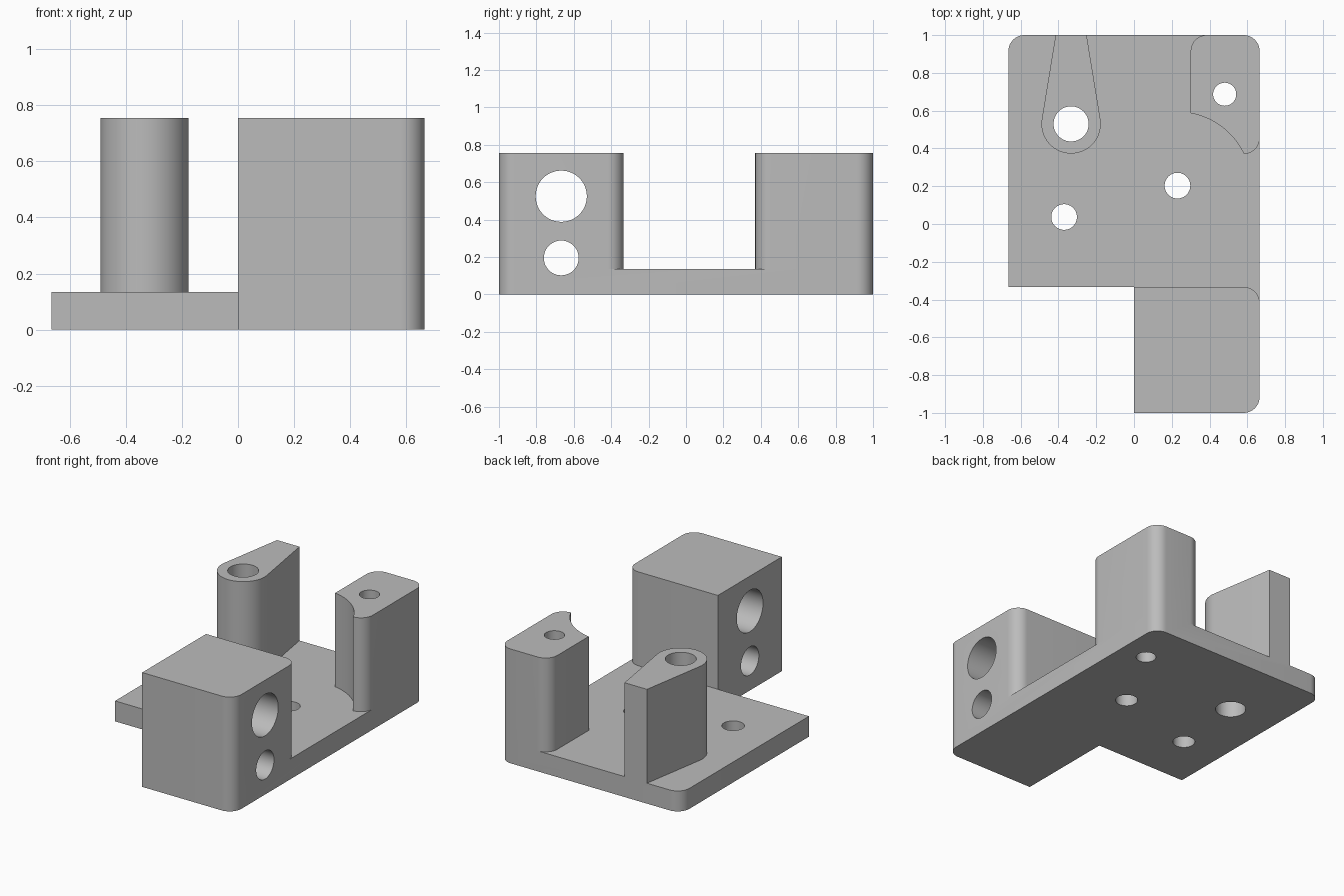
import bpy
import bmesh
from math import cos, sin, radians
from mathutils import Matrix

cube = bpy.data.objects.get("Cube")
if cube:
    bpy.data.objects.remove(cube, do_unlink=True)

grey = bpy.data.materials.new("plain_grey")
grey.use_nodes = True
colour = (0.5, 0.5, 0.5, 1)
grey.diffuse_color = colour
grey.node_tree.nodes["Principled BSDF"].inputs["Base Color"].default_value = colour

SIDE, BACK, FRONT, INNER = 0.665, 1.0, -1.0, -0.333
PLATE, TOP, R = 0.135, 0.755, 0.085


def arc(cx, cy, r, start, end, steps=12):
    angles = [radians(start + (end - start) * i / steps) for i in range(steps + 1)]
    return [(cx + r * cos(a), cy + r * sin(a)) for a in angles]


def finish(name, bm):
    bmesh.ops.recalc_face_normals(bm, faces=bm.faces)
    mesh = bpy.data.meshes.new(name)
    bm.to_mesh(mesh)
    bm.free()
    mesh.materials.append(grey)
    obj = bpy.data.objects.new(name, mesh)
    bpy.context.collection.objects.link(obj)
    return obj


def extrude(name, profile, bottom, top):
    bm = bmesh.new()
    face = bm.faces.new([bm.verts.new((x, y, bottom)) for x, y in profile])
    result = bmesh.ops.extrude_face_region(bm, geom=[face])
    verts = [v for v in result["geom"] if isinstance(v, bmesh.types.BMVert)]
    bmesh.ops.translate(bm, verts=verts, vec=(0, 0, top - bottom))
    return finish(name, bm)


def drill(name, radius, centre, axis):
    bm = bmesh.new()
    turn = Matrix.Rotation(radians(90), 4, "Y") if axis == "X" else Matrix()
    bmesh.ops.create_cone(bm, cap_ends=True, segments=48, radius1=radius, radius2=radius,
                          depth=3, matrix=Matrix.Translation(centre) @ turn)
    cutter = finish(name, bm)
    cutter.hide_render = True
    return cutter


def combine(target, other, operation):
    mod = target.modifiers.new(operation, "BOOLEAN")
    mod.operation = operation
    mod.solver = "EXACT"
    mod.object = other
    bpy.context.view_layer.objects.active = target
    bpy.ops.object.modifier_apply(modifier=mod.name)
    bpy.data.objects.remove(other, do_unlink=True)


# Shared rounded corners
front_corner = arc(SIDE - R, FRONT + R, R, -90, 0)
back_corner = arc(SIDE - R, BACK - R, R, 0, 90)

# L-shaped base plate
bracket = extrude("mounting_bracket", [(0, FRONT)] + front_corner + back_corner
                  + arc(R - SIDE, BACK - R, R, 90, 180)
                  + [(-SIDE, INNER), (0, INNER)], 0, PLATE)

# Front block, standing on the plate's tongue
block = extrude("front_block", [(0, FRONT)] + front_corner
                + arc(SIDE - R, INNER - R, R, 0, 90) + [(0, INNER)], PLATE, TOP)

# Corner post with a scooped inner side
corner_post = extrude("corner_post", arc(0.23, 0.203, 0.39, 79.7, 25.5, 20)
                      + arc(SIDE - R, 0.455, R, -90, 0) + back_corner
                      + arc(0.385, BACK - R, R, 90, 180), PLATE, TOP)

# Teardrop post that tapers to the back edge
teardrop_post = extrude("teardrop_post", [(-0.415, BACK)]
                        + arc(-0.333, 0.53, 0.157, 170.4, 369.6, 36)
                        + [(-0.251, BACK)], PLATE, TOP)

for part in (block, corner_post, teardrop_post):
    combine(bracket, part, "UNION")

# Screw holes down through the plate and posts
for x, y, radius in ((-0.333, 0.53, 0.093), (0.48, 0.687, 0.061),
                     (0.23, 0.203, 0.068), (-0.37, 0.037, 0.068)):
    combine(bracket, drill("screw_hole", radius, (x, y, 0), "Z"), "DIFFERENCE")

# Rod holes across the front block
for z, radius in ((0.525, 0.137), (0.195, 0.093)):
    combine(bracket, drill("rod_hole", radius, (0, -0.667, z), "X"), "DIFFERENCE")

bpy.ops.object.select_all(action="DESELECT")
bracket.select_set(True)
bpy.context.view_layer.objects.active = bracket
bpy.ops.object.shade_smooth_by_angle(angle=radians(30))
